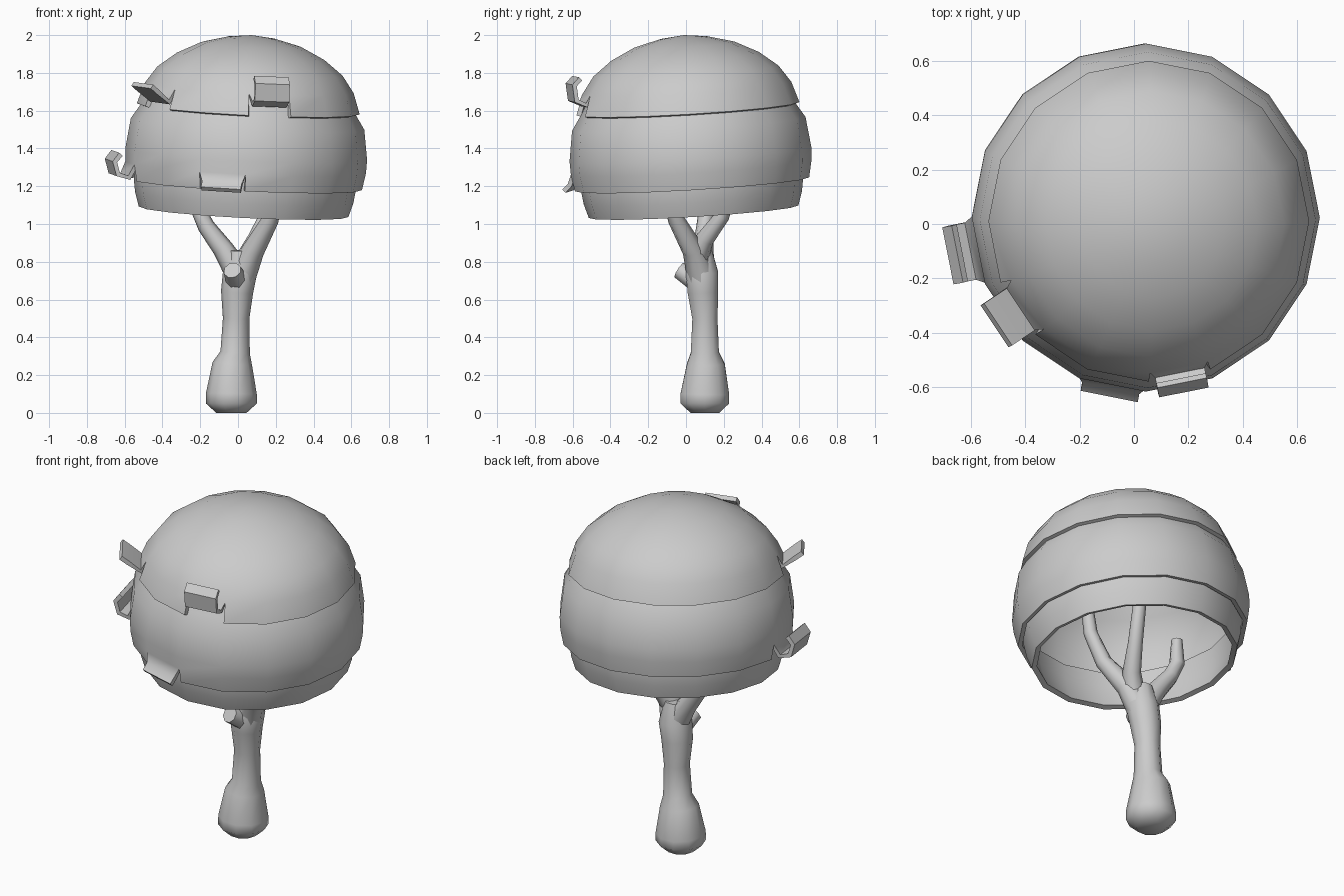
import bpy, bmesh, math
from mathutils import Vector

if "Cube" in bpy.data.objects:
    bpy.data.objects.remove(bpy.data.objects["Cube"])

grey = bpy.data.materials.new("plain grey")
grey.diffuse_color = (0.6, 0.6, 0.6, 1)
grey.use_nodes = True
grey.node_tree.nodes["Principled BSDF"].inputs["Base Color"].default_value = grey.diffuse_color
SIDES = 16


def finish(bm, name, thickness=0, angle=45):
    me = bpy.data.meshes.new(name)
    bm.to_mesh(me)
    bm.free()
    ob = bpy.data.objects.new(name, me)
    bpy.context.collection.objects.link(ob)
    me.materials.append(grey)
    bpy.ops.object.select_all(action='DESELECT')
    ob.select_set(True)
    bpy.context.view_layer.objects.active = ob
    if thickness:
        mod = ob.modifiers.new("shell", 'SOLIDIFY')
        mod.thickness = thickness
        mod.offset = -1
        bpy.ops.object.modifier_apply(modifier=mod.name)
    bpy.ops.object.shade_smooth_by_angle(angle=math.radians(angle))
    return ob


def lean(x, y, z):
    """The whole canopy leans: right side lower, back higher."""
    h = z - 1.07
    return Vector((0.03 + 0.045 * h + x, 0.04 - 0.055 * h + y,
                   z - 0.05 * x + 0.06 * y))


def layer(name, profile, thickness, apex=None, flaps={}):
    """Leaf layer, revolved upward from its rim. A flap replaces one facet of the
    lowest row and hangs from that facet's upper edge along (out, up) points."""
    bm = bmesh.new()
    ang = [2 * math.pi * j / SIDES for j in range(SIDES)]
    rings = [[bm.verts.new(lean(r * math.cos(a), r * math.sin(a), z)) for a in ang]
             for r, z in profile]
    for i in range(len(rings) - 1):
        for j in range(SIDES):
            k = (j + 1) % SIDES
            if i == 0 and j in flaps:
                continue
            bm.faces.new((rings[i][j], rings[i][k], rings[i + 1][k], rings[i + 1][j]))
    if apex:
        top = bm.verts.new(lean(0, 0, apex))
        for j in range(SIDES):
            bm.faces.new((rings[-1][j], rings[-1][(j + 1) % SIDES], top))
    for j, curl in flaps.items():
        a = 2 * math.pi * (j + 0.5) / SIDES
        out = Vector((math.cos(a), math.sin(a), 0))
        h0, h1 = rings[1][j], rings[1][(j + 1) % SIDES]
        mid = (h0.co + h1.co) / 2
        prev = (h0, h1)
        for dr, dz in curl:
            step = out * dr + Vector((0, 0, dz))
            new = [bm.verts.new(mid + (h.co - mid) * 0.86 + step) for h in (h0, h1)]
            bm.faces.new((new[0], new[1], prev[1], prev[0]))
            prev = new
    return finish(bm, name, thickness)


def tube(name, pts, radii, sides=8):
    """Closed tapering limb through the given points."""
    bm = bmesh.new()
    pts = [Vector(p) for p in pts]
    rings = []
    for i, (p, r) in enumerate(zip(pts, radii)):
        t = (pts[min(i + 1, len(pts) - 1)] - pts[max(i - 1, 0)]).normalized()
        u = Vector((0, 1, 0)).cross(t).normalized()
        v = t.cross(u)
        rings.append([bm.verts.new(p + r * (u * math.cos(2 * math.pi * j / sides)
                                            + v * math.sin(2 * math.pi * j / sides)))
                      for j in range(sides)])
    for a, b in zip(rings, rings[1:]):
        for j in range(sides):
            k = (j + 1) % sides
            bm.faces.new((a[j], a[k], b[k], b[j]))
    bm.faces.new(rings[0][::-1])
    bm.faces.new(rings[-1])
    return finish(bm, name, angle=50)


# Canopy: three overlapping domed layers
layer("top_leaf_layer",
      [(0.59, 1.61), (0.553, 1.72), (0.49, 1.81), (0.39, 1.888), (0.265, 1.95), (0.13, 1.985)],
      0.025, apex=2.0,
      flaps={12: [(0.02, -0.04), (0.06, -0.02), (0.07, 0.05), (0.04, 0.08)],
             9: [(0.03, -0.06), (0.09, -0.01), (0.13, 0.02)]})
layer("middle_leaf_layer",
      [(0.62, 1.21), (0.637, 1.30), (0.64, 1.37), (0.618, 1.53), (0.56, 1.62), (0.50, 1.73)],
      0.025,
      flaps={8: [(0.03, -0.06), (0.075, -0.045), (0.09, 0.01), (0.06, 0.045)],
             11: [(0.02, -0.05), (0.05, -0.08)]})
layer("bottom_leaf_layer", [(0.555, 1.065), (0.578, 1.14), (0.588, 1.21), (0.59, 1.30)], 0.03)

# Trunk with flared foot
tube("trunk",
     [(-0.035, 0.10, 0), (-0.035, 0.10, 0.05), (-0.035, 0.10, 0.10), (-0.03, 0.105, 0.26),
      (-0.015, 0.10, 0.32), (-0.01, 0.10, 0.5), (-0.005, 0.09, 0.64), (0.01, 0.085, 0.74),
      (0.01, 0.08, 0.86)],
     [0.08, 0.135, 0.135, 0.105, 0.078, 0.07, 0.085, 0.09, 0.06], sides=10)

# Branches reaching into the canopy, and a cut stub at the front
tube("front_right_branch",
     [(0.02, 0.08, 0.72), (0.08, 0.04, 0.86), (0.17, -0.05, 1.02), (0.22, -0.10, 1.2),
      (0.24, -0.13, 1.5)], [0.075, 0.06, 0.045, 0.038, 0.03])
tube("back_right_branch",
     [(0.05, 0.06, 0.82), (0.10, 0.10, 0.92), (0.15, 0.19, 1.04), (0.17, 0.25, 1.25),
      (0.17, 0.27, 1.5)], [0.06, 0.05, 0.04, 0.036, 0.03])
tube("left_branch",
     [(0.0, 0.085, 0.74), (-0.08, 0.09, 0.87), (-0.17, 0.10, 0.99), (-0.21, 0.11, 1.08),
      (-0.20, 0.12, 1.22)], [0.07, 0.055, 0.045, 0.042, 0.03])
tube("cut_stub", [(0.0, 0.08, 0.68), (-0.015, 0.02, 0.72), (-0.03, -0.035, 0.755)],
     [0.06, 0.055, 0.048])
